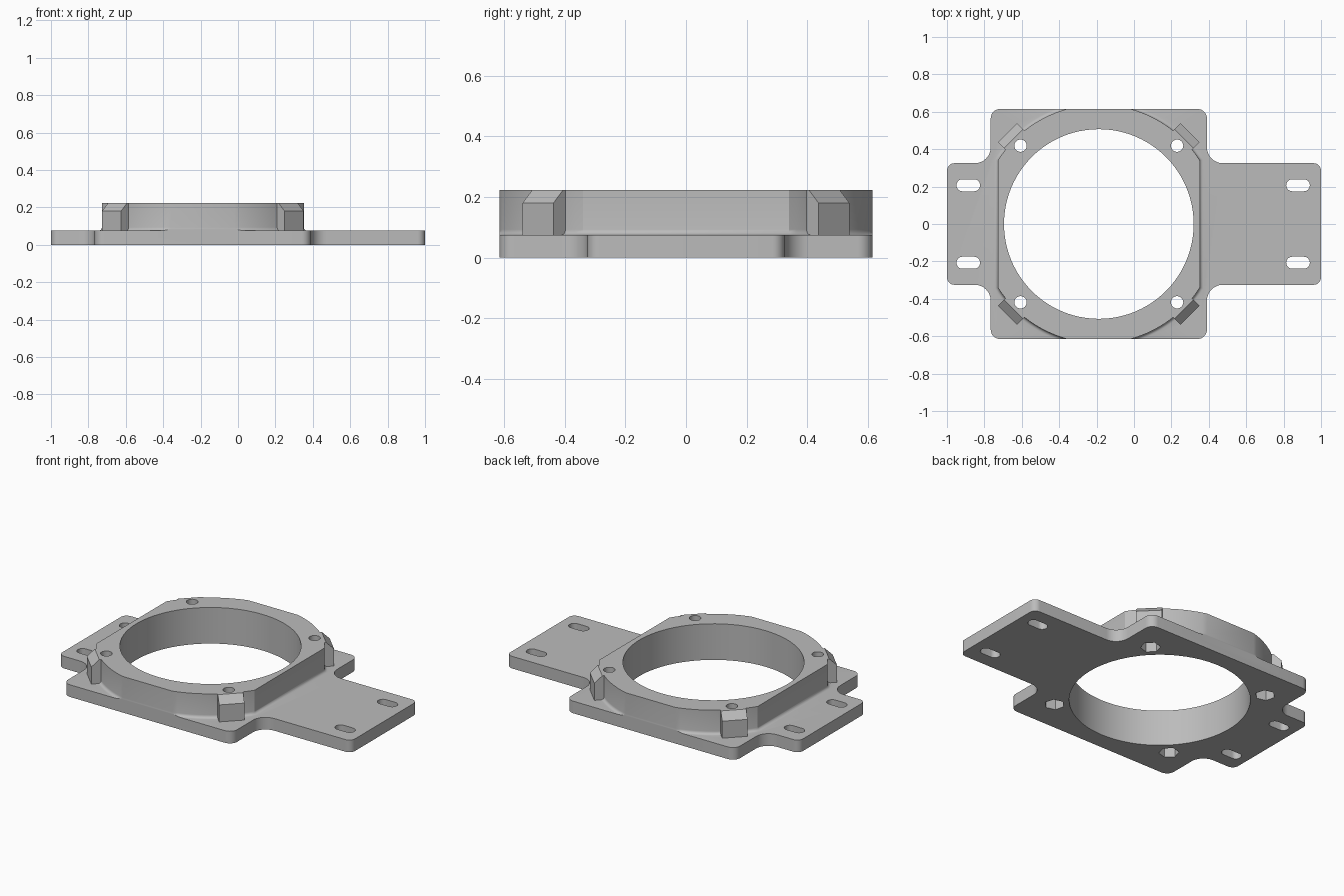
import bpy, bmesh
from math import pi, sin, cos, atan2, sqrt, radians
from mathutils import Vector, Matrix

if "Cube" in bpy.data.objects:
    bpy.data.objects.remove(bpy.data.objects["Cube"], do_unlink=True)

CX = -0.188                 # centre of the ring
PLATE_Z, TOP_Z = 0.075, 0.223
FILLET = 0.018

grey = bpy.data.materials.new("plain grey")
grey.use_nodes = True
colour = (0.5, 0.5, 0.5, 1)
grey.diffuse_color = colour
grey.node_tree.nodes["Principled BSDF"].inputs["Base Color"].default_value = colour


def loft(name, levels):
    """Closed solid through stacked outlines [(z, points)] of equal length."""
    bm = bmesh.new()
    rings = [[bm.verts.new((x, y, z)) for x, y in pts] for z, pts in levels]
    n = len(rings[0])
    for a, b in zip(rings, rings[1:]):
        for i in range(n):
            j = (i + 1) % n
            bm.faces.new((a[i], a[j], b[j], b[i]))
    bm.faces.new(rings[0][::-1])
    bm.faces.new(rings[-1])
    bmesh.ops.recalc_face_normals(bm, faces=bm.faces)
    mesh = bpy.data.meshes.new(name)
    bm.to_mesh(mesh)
    bm.free()
    mesh.materials.append(grey)
    ob = bpy.data.objects.new(name, mesh)
    bpy.context.collection.objects.link(ob)
    return ob


def rounded(corners, steps=8):
    """Outline with each corner (x, y, radius) replaced by an arc."""
    out = []
    for i, (x, y, r) in enumerate(corners):
        p = Vector((x, y))
        a = (Vector(corners[i - 1][:2]) - p).normalized()
        b = (Vector(corners[(i + 1) % len(corners)][:2]) - p).normalized()
        c = p + (a + b) * r      # right-angled corners only
        for k in range(steps + 1):
            t = k / steps * pi / 2
            q = c - b * r * cos(t) - a * r * sin(t)
            out.append((q.x, q.y))
    return out


def circle(x, y, r, n, start=0):
    return [(x + r * cos(start + 2 * pi * i / n), y + r * sin(start + 2 * pi * i / n))
            for i in range(n)]


def combine(target, tool, operation):
    mod = target.modifiers.new(operation, "BOOLEAN")
    mod.operation, mod.solver, mod.object = operation, "EXACT", tool
    bpy.context.view_layer.objects.active = target
    bpy.ops.object.modifier_apply(modifier=mod.name)
    bpy.data.objects.remove(tool, do_unlink=True)


# base plate: narrow strip crossed by a wider square
W, H, L, S = 0.578, 0.615, 1.0, 0.325
right, left = CX + W, CX - W
base = rounded([
    (L, -S, 0.04), (L, S, 0.04), (right, S, 0.085), (right, H, 0.05),
    (left, H, 0.05), (left, S, 0.085), (-L, S, 0.04), (-L, -S, 0.04),
    (left, -S, 0.085), (left, -H, 0.05), (right, -H, 0.05), (right, -S, 0.085)])
body = loft("mounting_plate", [(0, base), (PLATE_Z, base)])


# raised collar: circle trimmed flat on four sides, with a fillet at its foot
def collar_outline(grow):
    r, hx = 0.638 + grow, 0.54 + grow
    a0, a1 = atan2(sqrt(r * r - hx * hx), hx), atan2(H, sqrt(r * r - H * H))
    arc = [(r * cos(a0 + (a1 - a0) * i / 16), r * sin(a0 + (a1 - a0) * i / 16))
           for i in range(17)]
    flip = [(-x, y) for x, y in arc[::-1]]
    half = arc + flip
    return [(CX + x, y) for x, y in half + [(-x, -y) for x, y in half]]


fillet_steps = [(PLATE_Z + FILLET * sin(t), FILLET * (1 - cos(t)))
                for t in [pi / 8 * k for k in range(5)]]
foot = [(PLATE_Z + FILLET - (z - PLATE_Z), g) for z, g in reversed(fillet_steps)]
foot = sorted((z, g) for z, g in foot)
levels = [(0.04, collar_outline(foot[0][1]))]
levels += [(z, collar_outline(g)) for z, g in foot]
levels.append((TOP_Z, collar_outline(0)))
combine(body, loft("collar", levels), "UNION")


# four diagonal lugs with sloped tops
def lug_outline(turn, outer, half):
    m = Matrix.Rotation(turn, 2)
    pts = [(0.56, -half), (outer, -half), (outer, half), (0.56, half)]
    return [(CX + v.x, v.y) for v in (m @ Vector(p) for p in pts)]


for k in range(4):
    turn = pi / 4 + k * pi / 2
    shape = [(0.04, 0.69, 0.072), (0.18, 0.69, 0.072), (TOP_Z, 0.645, 0.072)]
    lug = loft("lug", [(z, lug_outline(turn, u, h)) for z, u, h in shape])
    combine(body, lug, "UNION")

# main bore
bore = circle(CX, 0, 0.507, 96)
combine(body, loft("bore", [(-0.1, bore), (0.4, bore)]), "DIFFERENCE")

# screw holes with hexagonal nut pockets underneath
for k in range(4):
    turn = pi / 4 + k * pi / 2
    x, y = CX + 0.592 * cos(turn), 0.592 * sin(turn)
    hole = circle(x, y, 0.033, 24)
    nut = circle(x, y, 0.057, 6, turn + pi / 2)
    combine(body, loft("screw_hole", [(-0.1, hole), (0.4, hole)]), "DIFFERENCE")
    combine(body, loft("nut_pocket", [(-0.1, nut), (0.1, nut)]), "DIFFERENCE")

# slotted mounting holes at both ends
for x in (-0.886, 0.877):
    for y in (-0.207, 0.207):
        slot = rounded([(x + sx * 0.063, y + sy * 0.032, 0.0315)
                        for sx, sy in ((1, -1), (1, 1), (-1, 1), (-1, -1))])
        combine(body, loft("slot", [(-0.1, slot), (0.2, slot)]), "DIFFERENCE")

# smooth curved walls, keep crisp edges
bpy.ops.object.select_all(action="DESELECT")
body.select_set(True)
bpy.context.view_layer.objects.active = body
bpy.ops.object.shade_smooth_by_angle(angle=radians(28))
